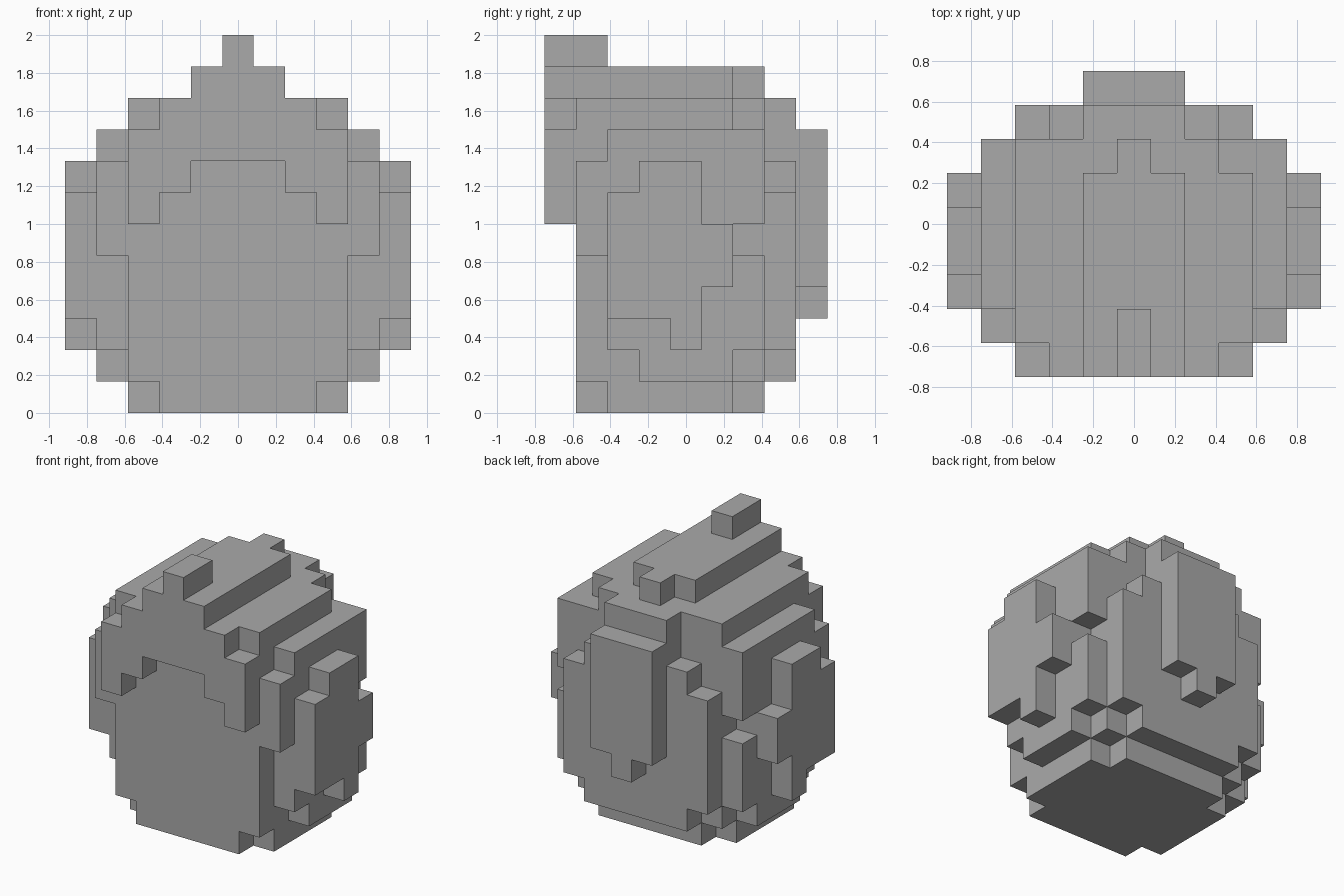
import bpy, bmesh, math
from mathutils import Vector

UNIT = 1 / 6  # edge length of one block

old = bpy.data.objects.get("Cube")
if old:
    bpy.data.objects.remove(old, do_unlink=True)

grey = bpy.data.materials.new("plain_grey")
grey.use_nodes = True
colour = (0.4, 0.4, 0.4, 1)
grey.diffuse_color = colour
grey.node_tree.nodes["Principled BSDF"].inputs["Base Color"].default_value = colour


def blocks(xs, ys, zs):
    """Fill inclusive block ranges and mirror them across x."""
    return {(side * x, y, z)
            for side in (1, -1)
            for x in range(xs[0], xs[1] + 1)
            for y in range(ys[0], ys[1] + 1)
            for z in range(zs[0], zs[1] + 1)}


parts = {}

# Head: stepped core, flat face in front
parts["head"] = (
    blocks((0, 2), (-3, 2), (0, 8))
    | blocks((3, 3), (-2, 1), (0, 0))
    | blocks((3, 3), (-3, 2), (1, 8))
    | blocks((4, 4), (-1, 1), (1, 1))
    | blocks((4, 4), (-2, 1), (2, 8))
)

# Crown with one missing block at the back, ridge and tuft
parts["crown"] = (
    blocks((0, 2), (-4, -4), (9, 9))
    | blocks((0, 3), (-3, 2), (9, 9))
    | blocks((0, 1), (3, 3), (9, 9))
) - {(3, 2, 9)}
parts["ridge"] = blocks((0, 1), (-4, 1), (10, 10)) | blocks((0, 0), (2, 2), (10, 10))
parts["tuft"] = blocks((0, 0), (-4, -3), (11, 11))

# Fringe stepping down towards the temples
parts["fringe"] = (
    blocks((0, 1), (-4, -4), (8, 8))
    | blocks((2, 2), (-4, -4), (7, 8))
    | blocks((3, 3), (-4, -4), (6, 8))
)

# Locks beside the face and behind the ears
parts["side_locks"] = (
    blocks((4, 4), (-3, -3), (5, 7))
    | blocks((4, 4), (2, 2), (6, 8))
    | blocks((4, 4), (2, 2), (2, 4))
)

# Raised ear pieces
parts["ear_pieces"] = (
    blocks((5, 5), (-2, -2), (3, 6))
    | blocks((5, 5), (-1, -1), (3, 7))
    | blocks((5, 5), (0, 0), (2, 7))
    | blocks((5, 5), (1, 1), (4, 5))
)

# Back of the head and the hanging back lock
parts["head_back"] = (
    blocks((0, 1), (3, 3), (1, 8))
    | blocks((2, 2), (3, 3), (1, 7))
    | blocks((3, 3), (3, 3), (2, 6))
)
parts["back_lock"] = blocks((0, 1), (4, 4), (4, 8)) | blocks((0, 0), (4, 4), (3, 3))

solid = set().union(*parts.values())


def build(name, cells):
    """Make a mesh from the exposed sides of the blocks."""
    bm = bmesh.new()
    for cell in sorted(cells):
        centre = Vector(cell) + Vector((0, 0, 0.5))
        for axis in range(3):
            for sign in (-1, 1):
                normal = Vector((0, 0, 0))
                normal[axis] = sign
                if tuple(int(c + n) for c, n in zip(cell, normal)) in solid:
                    continue
                u = Vector((0, 0, 0))
                u[(axis + 1) % 3] = 0.5
                v = normal.cross(u)
                mid = centre + normal / 2
                corners = (mid - u - v, mid + u - v, mid + u + v, mid - u + v)
                bm.faces.new([bm.verts.new(c * UNIT) for c in corners])
    bmesh.ops.remove_doubles(bm, verts=bm.verts, dist=UNIT / 100)
    bmesh.ops.dissolve_limit(bm, angle_limit=math.radians(1),
                             verts=bm.verts, edges=bm.edges)
    mesh = bpy.data.meshes.new(name)
    bm.to_mesh(mesh)
    bm.free()
    mesh.materials.append(grey)
    bpy.context.collection.objects.link(bpy.data.objects.new(name, mesh))


for part_name, part_cells in parts.items():
    build(part_name, part_cells)
